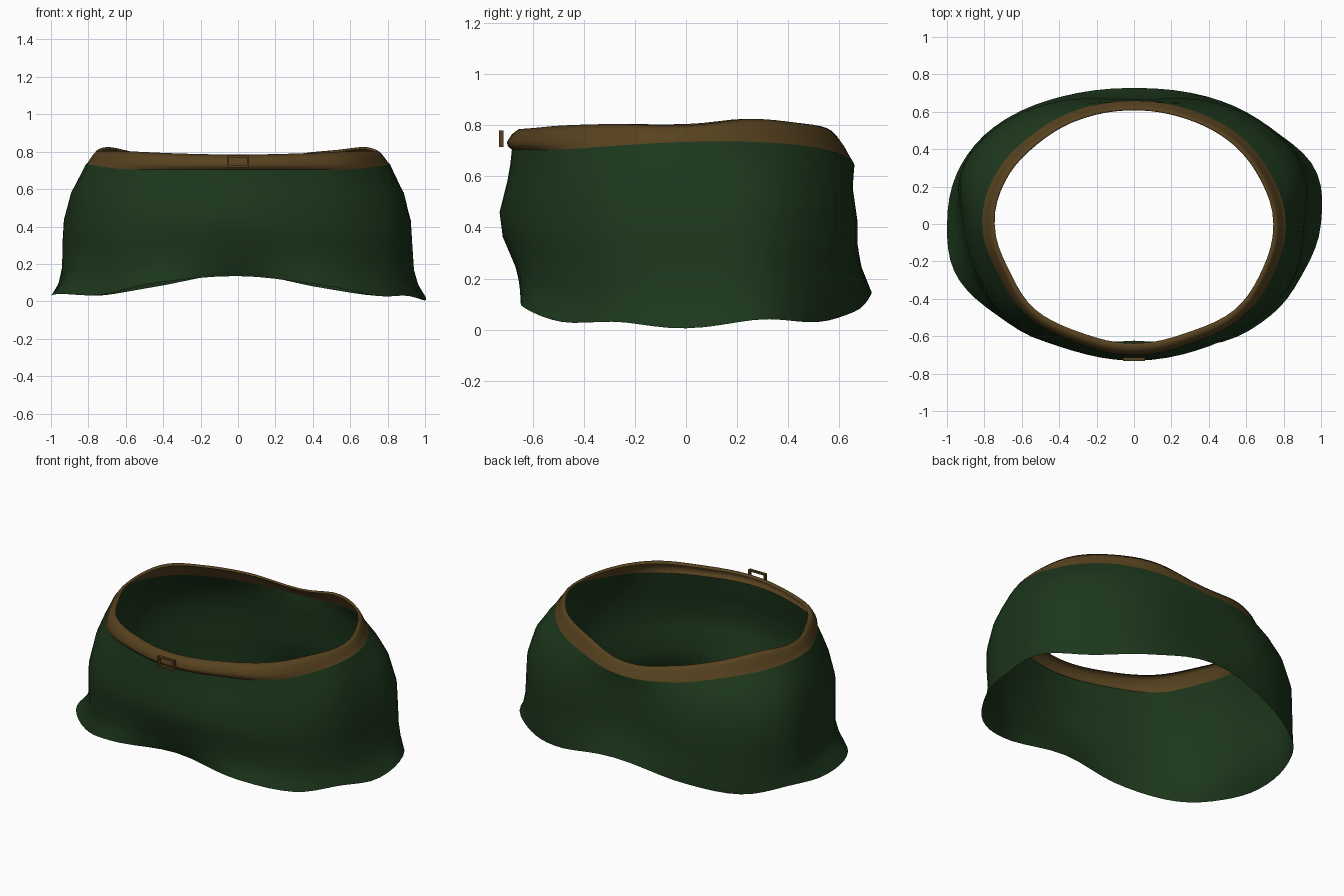
import bpy
import bmesh
from math import sin, cos, pi, copysign

if "Cube" in bpy.data.objects:
    bpy.data.objects.remove(bpy.data.objects["Cube"], do_unlink=True)

SEGMENTS = 72


def make_material(name, colour):
    mat = bpy.data.materials.new(name)
    mat.use_nodes = True
    mat.diffuse_color = (*colour, 1)
    shader = mat.node_tree.nodes["Principled BSDF"]
    shader.inputs["Base Color"].default_value = (*colour, 1)
    shader.inputs["Roughness"].default_value = 0.9
    return mat


green = make_material("dark green cloth", (0.012, 0.038, 0.0115))
brown = make_material("brown leather", (0.097, 0.055, 0.014))

# Values around the waist, anticlockwise from the left side (+x)
hem_height = [.005, .04, .03, .075, .145, .08, .03, .05,
              .03, .04, .035, .1, .135, .09, .03, .03]
hem_flare = [1.02, 1.06, 1.03, 1.06, 1.07, 1.06, 1.05, 1.03,
             1.02, 1.04, 1.03, 1.06, .96, 1.06, 1.03, .99]
belly_shape = [1, 1.07, 1.08, 1.07, 1.01, 1.07, 1.09, 1.08,
               1, .98, 1, .98, 1, .98, .98, 1]
belt_shape = [1, .97, .97, .98, 1, .98, .96, .98,
              1, .96, .98, .97, 1, .97, .99, .98]
belt_low = [.735, .735, .72, .69, .645, .665, .70, .725,
            .735, .72, .705, .705, .705, .705, .705, .72]
belt_high = [.80, .825, .81, .785, .715, .75, .79, .825,
             .805, .805, .80, .79, .785, .79, .80, .805]

# Rings: level (0 hem, 1 belt bottom, 2 belt top), half width, front, back
body_rings = [(0, .98, .65, .68), (.09, .945, .665, .68), (.2, .925, .675, .672),
              (.4, .917, .718, .66), (.57, .91, .73, .66),
              (.78, .88, .70, .648), (.9, .845, .688, .652), (1, .812, .682, .66)]
belt_rings = [(1, .812, .682, .66), (1.15, .80, .697, .655), (1.35, .792, .702, .645),
              (1.75, .772, .682, .63), (2, .755, .655, .615), (1.85, .745, .638, .608)]


def around(table, angle):
    """Smooth periodic interpolation of a table."""
    count = len(table)
    place = angle / (2 * pi) * count
    i = int(place)
    f = place - i
    a, b, c, d = (table[(i + k) % count] for k in (-1, 0, 1, 2))
    return b + f / 2 * (c - a + f * (2*a - 5*b + 4*c - d + f * (3*(b - c) + d - a)))


def ring_point(ring, angle):
    level, width, front, back = ring
    c, s = cos(angle), sin(angle)
    # slightly squared oval
    x = copysign(abs(c) ** 0.92, c) * width
    y = copysign(abs(s) ** 0.92, s) * (back if s > 0 else front)
    low = around(belt_low, angle)
    shape = around(belt_shape, angle)
    if level <= 1:
        hem = around(hem_height, angle)
        z = hem + (low - hem) * level
        # the cloth takes its belly shape between the hem and the belt
        edge = around(hem_flare, angle) if level < 0.5 else shape
        pull = abs(2 * level - 1) ** 3
        shape = edge * pull + around(belly_shape, angle) * (1 - pull)
    else:
        z = low + (around(belt_high, angle) - low) * (level - 1)
    return x * shape, y * shape, z


def finish(name, bm, mat):
    mesh = bpy.data.meshes.new(name)
    bm.to_mesh(mesh)
    bm.free()
    mesh.materials.append(mat)
    obj = bpy.data.objects.new(name, mesh)
    bpy.context.collection.objects.link(obj)
    return obj


def make_tube(name, rings, mat):
    bm = bmesh.new()
    loops = [[bm.verts.new(ring_point(r, 2 * pi * k / SEGMENTS))
              for k in range(SEGMENTS)] for r in rings]
    for lower, upper in zip(loops, loops[1:]):
        for k in range(SEGMENTS):
            n = (k + 1) % SEGMENTS
            face = bm.faces.new((lower[k], lower[n], upper[n], upper[k]))
            face.smooth = True
    return finish(name, bm, mat)


# Cloth and belt
make_tube("skirt_cloth", body_rings, green)
make_tube("belt", belt_rings, brown)

# Open rectangular buckle on the front of the belt
bm = bmesh.new()
outer, inner = (.06, .032), (.049, .022)
corners = [(-1, -1), (1, -1), (1, 1), (-1, 1)]
frame = [[bm.verts.new((sx * w, y, .748 + sz * h)) for sx, sz in corners]
         for (w, h), y in ((outer, -.732), (inner, -.732), (inner, -.714), (outer, -.714))]
for i in range(4):
    a, b = frame[i], frame[(i + 1) % 4]
    for k in range(4):
        n = (k + 1) % 4
        bm.faces.new((a[k], a[n], b[n], b[k]))
bmesh.ops.recalc_face_normals(bm, faces=bm.faces)
finish("belt_buckle", bm, brown)
